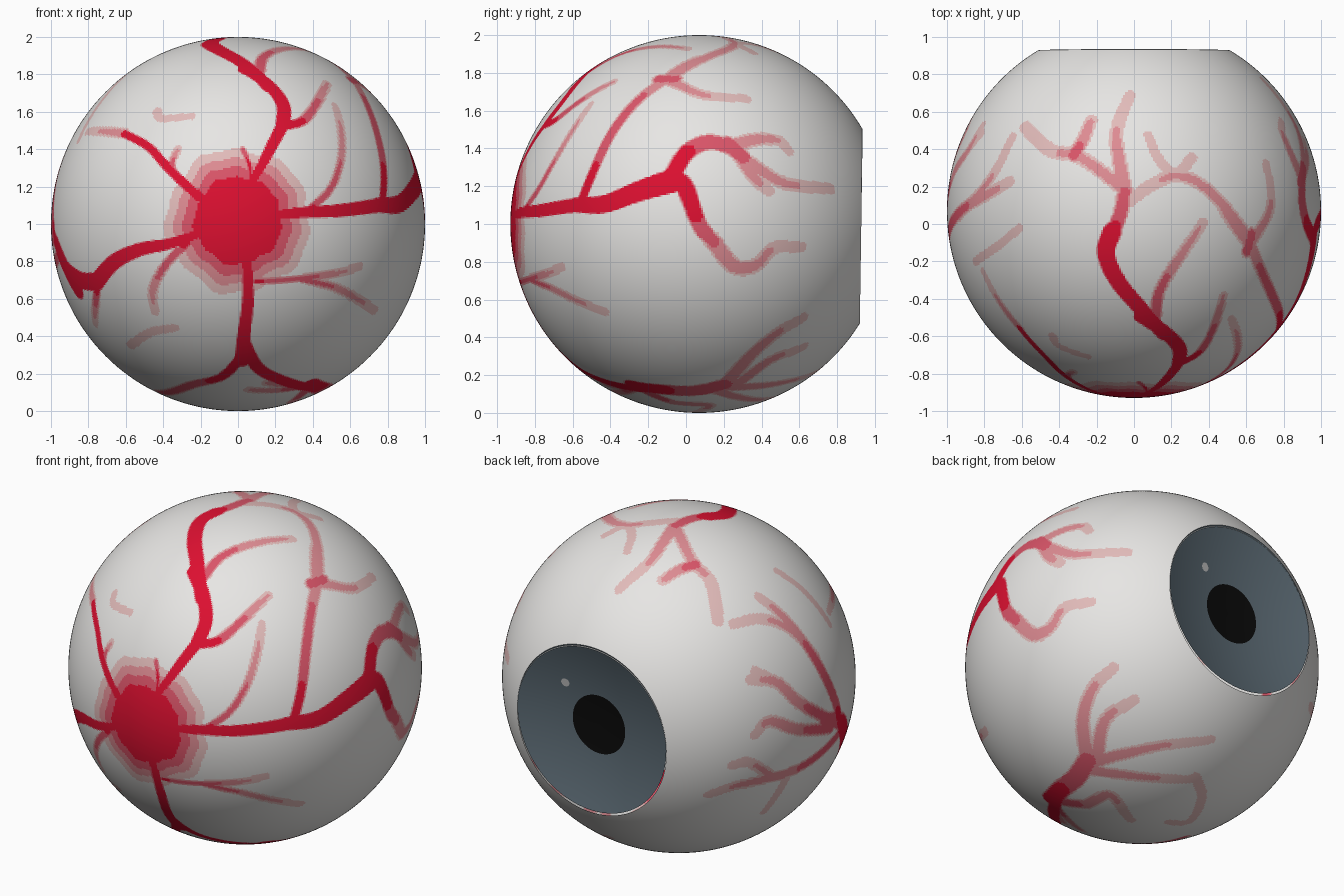
import bpy, bmesh, math
from mathutils import Vector, Matrix, kdtree

CENTRE = Vector((0, 0.07, 1))
CUT, TILT = 0.858, -0.0147          # plane that slices the eyeball for the iris


def material(name, rgb):
    m = bpy.data.materials.new(name)
    m.diffuse_color = (*rgb, 1)
    return m


WHITE = material("eye white", (0.80, 0.79, 0.775))
PINKS = [material("palest pink", (0.76, 0.50, 0.49)),
         material("light pink", (0.73, 0.26, 0.29)),
         material("deep pink", (0.70, 0.09, 0.14)),
         material("blood red", (0.72, 0.005, 0.03))]
IRIS = material("slate iris", (0.10, 0.137, 0.165))
PUPIL = material("black pupil", (0.003, 0.003, 0.003))
GLINT = material("glint", (0.55, 0.55, 0.55))


def finish(bm, name, mats):
    me = bpy.data.meshes.new(name)
    bm.to_mesh(me)
    bm.free()
    for m in mats:
        me.materials.append(m)
    ob = bpy.data.objects.new(name, me)
    ob.location = CENTRE
    bpy.context.collection.objects.link(ob)
    return ob


# Eyeball: six grids bent into an even sphere, sliced flat at the back
bm = bmesh.new()
N = 150
for rot in [Matrix.Rotation(k * math.pi / 2, 4, 'X') for k in range(4)] + \
           [Matrix.Rotation(s * math.pi / 2, 4, 'Y') for s in (1, -1)]:
    bmesh.ops.create_grid(bm, x_segments=N, y_segments=N, size=1,
                          matrix=rot @ Matrix.Translation((0, 0, 1)))
bmesh.ops.remove_doubles(bm, verts=bm.verts, dist=0.001)
for v in bm.verts:
    v.co = Vector([math.tan(c * math.pi / 4) for c in v.co]).normalized()
bmesh.ops.bisect_plane(bm, geom=bm.verts[:] + bm.edges[:] + bm.faces[:],
                       plane_co=(0, CUT, 0), plane_no=(0, 1, TILT), clear_outer=True)
bmesh.ops.recalc_face_normals(bm, faces=bm.faces)
bm.faces.ensure_lookup_table()
mid = [f.calc_center_median().normalized() for f in bm.faces]
tree = kdtree.KDTree(len(mid))
for i, p in enumerate(mid):
    tree.insert(p, i)
tree.balance()
value = [0.0] * len(mid)

# Directions from which vein paths are drawn: centre, scale, right, up, toward
VIEWS = {
    "front": (238, 224.5, 187, (1, 0, 0), (0, 0, 1)),
    "side": (700, 225, 189, (0, 1, 0), (0, 0, 1)),
    "top": (1134, 211, 187, (1, 0, 0), (0, 1, 0)),
    "left": (679, 676, 176, (-0.83, -0.56, 0), (0.25, -0.37, 0.895)),
    "under": (1141, 667, 176, (-0.757, 0.654, 0), (0.307, 0.356, 0.88)),
}


def on_sphere(view, x, y):
    cx, cy, s, r, u = VIEWS[view]
    r, u = Vector(r).normalized(), Vector(u).normalized()
    a, b = (x - cx) / s, (cy - y) / s
    t = math.sqrt(max(0, 1 - a * a - b * b))
    return (r * a + u * b + r.cross(u) * t).normalized()


def vein(view, pts, w0, w1, s0, s1):
    """Paint a smooth path; half width and strength fade from start to end."""
    p = [on_sphere(view, *q) for q in pts]
    p = [2 * p[0] - p[1]] + p + [2 * p[-1] - p[-2]]
    n = len(p) - 3
    for k in range(n):
        a, b, c, d = p[k:k + 4]
        steps = max(2, int((c - b).length / 0.008))
        for j in range(steps + 1):
            t = j / steps
            q = 0.5 * (2 * b + (c - a) * t + (2 * a - 5 * b + 4 * c - d) * t * t
                       + (3 * b - a - 3 * c + d) * t ** 3)
            g = (k + t) / n
            w, s = w0 + (w1 - w0) * g, s0 + (s1 - s0) * g
            h = 0.008 + 0.035 * (1 - s)
            for _, i, dist in tree.find_range(q.normalized(), w + h):
                value[i] = max(value[i], s * min(1, (w + h - dist) / h))


# Blood patch at the front, with stepped rings
hub = on_sphere("front", 238, 221)
for _, i, dist in tree.find_range(hub, 0.45):
    d = mid[i] - hub
    ang = math.atan2(d.z, d.x)
    dist *= 1 + 0.03 * math.sin(5 * ang + 1) + 0.025 * math.sin(11 * ang)
    for r, s in ((0.39, 0.2), (0.34, 0.4), (0.29, 0.65), (0.235, 1)):
        if dist < r:
            value[i] = s

# Upper vein and its branches over the crown
vein("front", [(243, 195), (258, 172), (270, 150), (283, 125)], .015, .03, 1, 1)
vein("front", [(283, 125), (283, 105), (268, 85), (245, 70)], .035, .035, 1, 1)
vein("top", [(1165, 335), (1140, 308), (1117, 280), (1106, 253), (1112, 232)], .035, .045, 1, .9)
vein("top", [(1110, 238), (1120, 215), (1125, 190)], .03, .025, .85, .5)
vein("top", [(1125, 190), (1119, 160), (1117, 130), (1130, 95)], .025, .015, .5, .2)
vein("top", [(1122, 188), (1095, 167), (1075, 155), (1050, 150), (1025, 127)], .02, .02, .4, .25)
vein("top", [(1074, 155), (1083, 140), (1091, 121)], .025, .018, .6, .3)
vein("top", [(1125, 205), (1152, 185), (1178, 176), (1208, 190), (1248, 238)], .014, .02, .25, .4)
vein("top", [(1192, 158), (1176, 174), (1158, 158), (1148, 135)], .012, .01, .28, .2)
vein("top", [(1155, 318), (1160, 290), (1180, 257), (1203, 223)], .022, .01, .7, .28)
vein("front", [(283, 127), (303, 121), (317, 103), (327, 84)], .022, .01, 1, .3)
vein("front", [(250, 185), (250, 168), (243, 150)], .008, .005, 1, .7)

# Right vein and its branches
vein("front", [(270, 216), (300, 213), (340, 211), (385, 205)], .02, .035, 1, 1)
vein("side", [(575, 206), (605, 205), (640, 192), (672, 182)], .035, .06, 1, 1)
vein("side", [(672, 182), (685, 187), (700, 225), (715, 243)], .05, .025, 1, .6)
vein("side", [(712, 240), (735, 267), (757, 266), (775, 249), (803, 248)], .03, .012, .5, .22)
vein("side", [(672, 178), (688, 153), (710, 143), (735, 150)], .04, .03, .85, .6)
vein("side", [(728, 145), (744, 158)], .035, .03, .7, .7)
vein("side", [(735, 146), (760, 140), (780, 142), (790, 152)], .025, .012, .45, .22)
vein("side", [(740, 155), (755, 178), (770, 192)], .028, .015, .5, .22)
vein("side", [(745, 160), (785, 184), (832, 190)], .022, .014, .45, .22)
vein("side", [(583, 200), (595, 170), (615, 130), (640, 100), (668, 80)], .022, .018, .9, .4)
vein("side", [(660, 80), (676, 80)], .025, .025, .55, .55)
vein("side", [(668, 79), (690, 64), (715, 55), (738, 46)], .022, .012, .4, .22)
vein("side", [(670, 82), (705, 96), (747, 100)], .02, .012, .4, .22)
vein("front", [(308, 211), (330, 190), (341, 160), (341, 130), (335, 106)], .01, .008, .8, .2)

# Lower vein and its fan of branches underneath
vein("front", [(247, 258), (248, 300), (244, 335), (242, 362)], .022, .035, 1, 1)
vein("front", [(243, 340), (258, 368), (285, 382), (312, 388)], .03, .035, 1, .85)
vein("front", [(243, 355), (222, 377), (190, 386), (160, 393)], .025, .02, 1, .5)
vein("side", [(635, 387), (665, 391), (695, 392), (724, 386)], .05, .045, .85, .6)
vein("under", [(1088, 765), (1084, 722), (1095, 692), (1115, 673)], .03, .015, .5, .22)
vein("under", [(1098, 760), (1106, 725), (1135, 705)], .025, .015, .5, .22)
vein("under", [(1095, 765), (1125, 758), (1165, 750), (1212, 744)], .025, .01, .5, .22)
vein("under", [(1085, 772), (1120, 778), (1160, 782), (1195, 783)], .022, .012, .45, .22)
vein("under", [(1195, 780), (1201, 800), (1188, 823), (1168, 824)], .012, .012, .25, .25)
vein("under", [(1052, 800), (1085, 806), (1110, 798), (1130, 822)], .03, .012, .6, .22)
for end in ((1080, 830), (1062, 822)):
    vein("under", [(1050, 798), end], .02, .015, .7, .3)

# Left vein and its branches
vein("front", [(205, 232), (170, 244), (140, 250), (115, 262), (97, 282)], .018, .045, 1, 1)
vein("front", [(97, 282), (82, 281), (66, 268), (58, 250)], .045, .05, 1, 1)
vein("front", [(97, 285), (96, 300), (95, 325)], .025, .008, 1, .2)
vein("left", [(846, 745), (842, 722), (825, 720)], .06, .03, .95, .6)
vein("left", [(840, 720), (828, 682), (808, 648), (782, 617), (760, 600)], .028, .014, .8, .22)
vein("left", [(818, 660), (790, 631), (762, 622), (735, 628)], .018, .014, .4, .22)
vein("left", [(835, 723), (803, 706), (778, 685), (753, 683)], .025, .016, .6, .25)
vein("left", [(775, 684), (757, 674)], .016, .012, .3, .22)
vein("left", [(832, 728), (800, 731), (772, 724), (757, 738)], .025, .014, .6, .22)
vein("left", [(838, 735), (802, 768), (770, 780), (738, 788), (711, 797)], .025, .012, .6, .22)
vein("left", [(775, 778), (752, 765), (735, 768)], .016, .012, .35, .22)
vein("left", [(790, 775), (766, 812)], .014, .012, .3, .2)

# Small vein at the upper left and faint stray threads
vein("front", [(205, 202), (185, 185), (165, 165), (148, 147), (124, 134)], .022, .017, 1, 1)
vein("front", [(124, 134), (105, 132), (87, 132)], .014, .008, .5, .2)
vein("front", [(177, 178), (172, 164), (178, 150)], .008, .006, 1, .3)
vein("front", [(188, 243), (166, 265), (153, 290), (155, 312)], .014, .01, .8, .22)
vein("front", [(130, 346), (150, 333), (175, 328)], .012, .01, .22, .2)
vein("front", [(157, 112), (162, 119), (192, 117)], .012, .008, .2, .2)
vein("front", [(255, 282), (300, 279), (335, 274), (360, 267)], .006, .008, .8, .2)
vein("front", [(300, 279), (340, 290), (375, 311)], .007, .01, .7, .22)
vein("top", [(975, 262), (998, 246), (1020, 228)], .01, .01, .2, .2)

for f in bm.faces:
    f.material_index = sum(value[f.index] > lim for lim in (.12, .3, .5, .76))
    f.smooth = True
finish(bm, "eyeball", [WHITE] + PINKS)


# Iris: shallow dish set into the sliced back, with the pupil at its middle
RIM = math.sqrt(1 - CUT * CUT)


def on_dish(x, z, lift=0):
    return Vector((x, CUT - TILT * z - 0.08 * (1 - (x * x + z * z) / RIM ** 2) + lift, z))


bm = bmesh.new()
SEG = 96
radii = [0.001, 0.06, 0.12, 0.181, 0.23, 0.28, 0.33, 0.38, 0.43, 0.475, RIM]
rings = [[bm.verts.new(on_dish(r * math.cos(2 * math.pi * k / SEG), r * math.sin(2 * math.pi * k / SEG)))
          for k in range(SEG)] for r in radii]
for j in range(len(rings) - 1):
    for k in range(SEG):
        m = (k + 1) % SEG
        f = bm.faces.new((rings[j][k], rings[j][m], rings[j + 1][m], rings[j + 1][k]))
        f.material_index = 1 if j < 3 else 0
        f.smooth = True
finish(bm, "iris", [IRIS, PUPIL])

# Glint: tiny round plate lying on the iris
bm = bmesh.new()
bm.faces.new([bm.verts.new(on_dish(0.215 + 0.026 * math.cos(a), 0.215 + 0.026 * math.sin(a), 0.004))
              for a in [-2 * math.pi * k / 20 for k in range(20)]])
finish(bm, "glint", [GLINT])
